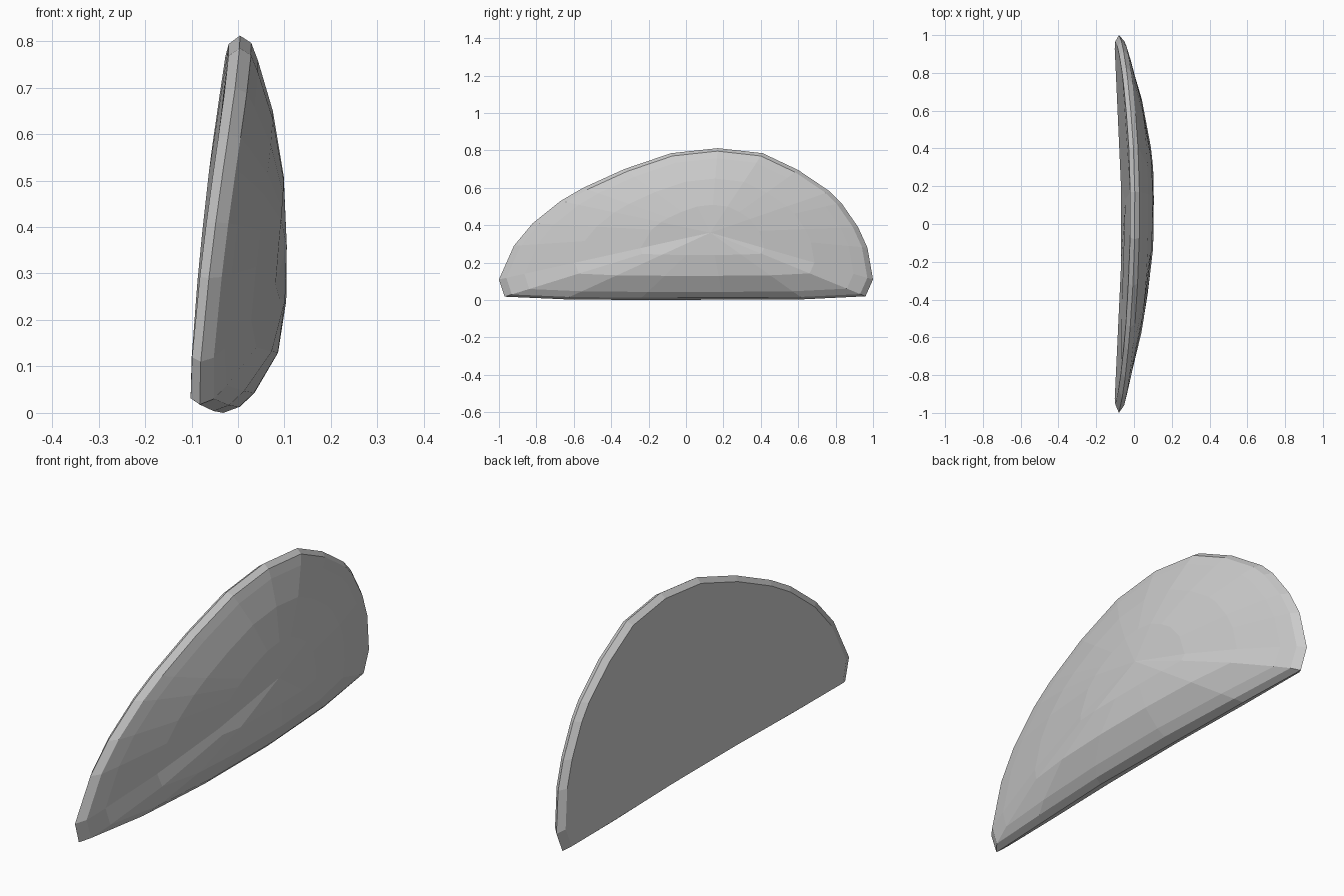
import bpy, bmesh

if "Cube" in bpy.data.objects:
    bpy.data.objects.remove(bpy.data.objects["Cube"])

# Side outline (y, z), clockwise from the front tip
outline = [(-1, .11), (-.92, .29), (-.82, .41), (-.67, .53), (-.55, .6), (-.33, .7),
           (-.08, .785), (.17, .812), (.41, .785), (.6, .695), (.77, .58), (.83, .52),
           (.92, .39), (.97, .28), (1, .11), (.96, .02), (.63, .004), (.2, 0),
           (-.25, 0), (-.65, .004), (-.97, .018)]
CY, CZ, PEAK = .13, .36, .105


def back_x(y, z):
    # gently hollowed, leaning inner face
    return -.068 - .042 * y * y + .062 * z


def rim_x(y, z):
    # middle of the rim, wider along the base
    return back_x(y, z) + .023 + (.017 * (1 - y * y) if z < .03 else 0)


def ring(bm, t, side):
    verts = []
    for y0, z0 in outline:
        y, z = CY + (y0 - CY) * t, CZ + (z0 - CZ) * t
        if side == "back":
            x = back_x(y, z)
        elif side == "rim":
            x = rim_x(y0, z0)
        else:
            low = z0 < .03
            power = (4.2 - 2.2 * y0 * y0) if low else (2.3 - .55 * y0 * y0)
            x = PEAK + (rim_x(y0, z0) + .018 - PEAK) * t ** power
        verts.append(bm.verts.new((x, y, z)))
    return verts


bm = bmesh.new()
# Inner face, rim, then domed outer face
rings = [ring(bm, t, s) for t, s in
         [(.5, "back"), (.96, "back"), (1, "rim"), (.965, "front"),
          (.88, "front"), (.64, "front"), (.33, "front")]]
n = len(outline)
for a, b in zip(rings, rings[1:]):
    for i in range(n):
        j = (i + 1) % n
        bm.faces.new((a[i], a[j], b[j], b[i]))
# Close both centres
for verts, x in ((rings[0], back_x(CY, CZ)), (rings[-1], PEAK)):
    c = bm.verts.new((x, CY, CZ))
    for i in range(n):
        bm.faces.new((verts[i], verts[(i + 1) % n], c))
bmesh.ops.recalc_face_normals(bm, faces=bm.faces)
# Merge nearly flat neighbours into broad facets
bmesh.ops.dissolve_limit(bm, angle_limit=.035, verts=bm.verts, edges=bm.edges)

mesh = bpy.data.meshes.new("curved_shell")
bm.to_mesh(mesh)
bm.free()
obj = bpy.data.objects.new("curved_shell", mesh)
bpy.context.collection.objects.link(obj)
